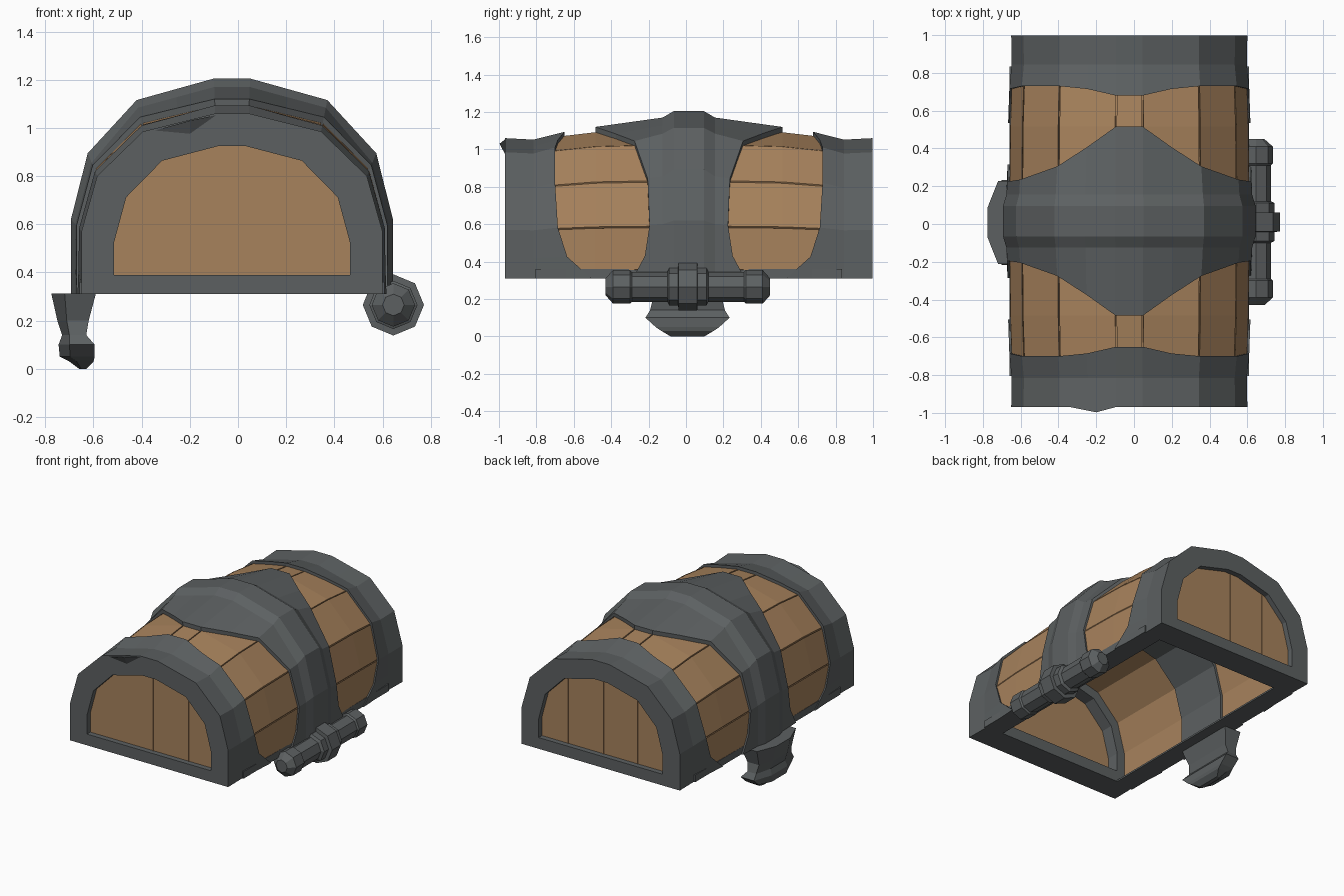
import bpy, bmesh, math, random
from mathutils import Vector

if "Cube" in bpy.data.objects:
    bpy.data.objects.remove(bpy.data.objects["Cube"])

random.seed(4)
CX, CY, Z0 = -0.025, 0.015, 0.31


def material(name, rgb):
    m = bpy.data.materials.new(name)
    m.diffuse_color = (*rgb, 1)
    m.use_nodes = True
    m.node_tree.nodes["Principled BSDF"].inputs["Base Color"].default_value = m.diffuse_color
    return m


METAL = material("dark iron", (0.108, 0.118, 0.121))
WOOD = material("brown wood", (0.39, 0.225, 0.108))

# half arch of the lid (distance from middle, height), from the rim to the crown
HALF = [(.625, .31), (.625, .42), (.625, .57), (.56, .80),
        (.37, .985), (.22, 1.0225), (.07, 1.06)]
ARCH = [(-x, z) for x, z in HALF] + [(x, z) for x, z in reversed(HALF)]
N = len(ARCH)


def raised(z0):
    """The arch with its feet lifted to z0."""
    return [(x, max(z, z0)) for x, z in ARCH]


def arch_point(p, y, d, inset=0):
    """Arch point p pushed outward (d > 0) or inward (d < 0)."""
    dx = (d * 0.3 if d > -.025 else d) - inset
    return (CX + p[0] * (1 + dx / .625), CY + y, Z0 + (p[1] - Z0) * (1 + d / .75))


def bulge(y):
    """Barrel swell of the lid along its length."""
    y = abs(y)
    return .05 - .03 * y if y < .5 else .035 * (.8 - y) / .3


def make(name, verts, faces, mat):
    bm = bmesh.new()
    vs = [bm.verts.new(v) for v in verts]
    for f in faces:
        bm.faces.new([vs[i] for i in f])
    bmesh.ops.recalc_face_normals(bm, faces=bm.faces)
    me = bpy.data.meshes.new(name)
    bm.to_mesh(me)
    bm.free()
    me.materials.append(mat)
    ob = bpy.data.objects.new(name, me)
    bpy.context.collection.objects.link(ob)
    return ob


def loft(name, loops, mat):
    """Join equal closed loops into a capped solid."""
    n = len(loops[0])
    verts = [v for loop in loops for v in loop]
    faces = [(r * n + j, r * n + (j + 1) % n, (r + 1) * n + (j + 1) % n, (r + 1) * n + j)
             for r in range(len(loops) - 1) for j in range(n)]
    faces += [tuple(range(n)), tuple(range((len(loops) - 1) * n, len(loops) * n))]
    return make(name, verts, faces, mat)


def arch_shell(name, points, section, mat, inset=0):
    """Sweep a (y, offset) section over the arch points."""
    return loft(name, [[arch_point(p, y, d, inset) for y, d in section(i)]
                       for i, p in enumerate(points)], mat)


def box(name, x0, x1, y0, y1, z0, z1, mat):
    return loft(name, [[(x0, y0, z), (x1, y0, z), (x1, y1, z), (x0, y1, z)]
                       for z in (z0, z1)], mat)


def fold(i):
    return min(i, N - 1 - i)


# wooden barrel lining
ROWS = [-.78, -.5, 0, .5, .78]
arch_shell("wood_lining", raised(.316),
           lambda i: [(y, bulge(y) - .024) for y in ROWS] + [(.81, -.07), (-.81, -.07)],
           WOOD, .004)

# wooden planks, one on each facet of the arch
keys = [0, 2, 3, 4, 6, 7, 9, 10, 11, 13]
feet = raised(.35)
for n, (a, b) in enumerate(zip(keys, keys[1:])):
    pa, pb = Vector(feet[a]), Vector(feet[b])
    gap = (pb - pa).normalized() * .004
    shift = random.uniform(-.005, .001)
    arch_shell(f"plank_{n + 1}", [pa + gap, pb - gap],
               lambda i: [(y, bulge(y) + shift) for y in ROWS]
               + [(y, bulge(y) - .024) for y in reversed(ROWS)], WOOD, .004)

# middle iron band, widening over the crown and at the rim
MID_EDGE = [.30, .235, .21, .22, .29, .39, .50]


def mid_section(i):
    e = MID_EDGE[fold(i)]
    lift = bulge(e) + .025
    step = .085 if fold(i) < 4 else .11
    return [(-e, lift), (-.14, step), (-.08, .145), (.08, .145), (.14, step), (e, lift),
            (e, -.01), (.2, -.02), (.2, -.09), (-.2, -.09), (-.2, -.02), (-e, -.01)]


arch_shell("middle_band", ARCH, mid_section, METAL)

# iron end bands with wooden end panels
END_EDGE = [.52, .65, .70, .715, .715, .70, .665]
for side, label in ((-1, "front"), (1, "back")):
    def end_section(i):
        e = END_EDGE[fold(i)]
        rise = bulge(e) + (.022 if fold(i) < 4 else .018)
        return [(side * y, d) for y, d in
                [(.983, 0), (.83, -.008), (e, rise), (e, -.02),
                 (.80, -.03), (.80, -.135), (.983, -.135)]]
    arch_shell(label + "_band", ARCH, end_section, METAL)
    ys = sorted((CY + side * .80, CY + side * .983))
    box(label + "_sill", CX - .5, CX + .5, *ys, Z0, .39, METAL)
    loft(label + "_panel", [[arch_point(p, side * y, -.125) for p in raised(.35)]
                            for y in (.89, .945)], WOOD)
    for k, (x, top) in enumerate(((-.29, .86), (-.02, .92), (.26, .85))):
        ys = sorted((CY + side * .94, CY + side * .948))
        box(f"{label}_panel_seam_{k + 1}", x - .003, x + .003, *ys, .39, top, WOOD)

# side rims: a thin ledge under the wall and an outer strip
for s, label in ((-1, "left"), (1, "right")):
    for part, x0, x1, top in (("ledge", .49, .62, .322), ("rim", .59, .633, .36)):
        xs = sorted((CX + s * x0, CX + s * x1))
        box(f"{label}_{part}", *xs, CY - .82, CY + .82, Z0, top, METAL)

# chipped metal on the front crown
make("front_chip", [(-.36, -.965, .985), (-.2, -.997, 1.03), (-.08, -.965, 1.055),
                    (-.2, -.965, .97), (-.22, -.90, 1.02)],
     [(0, 1, 2, 4), (0, 3, 1), (1, 3, 2), (0, 4, 3), (2, 3, 4)], METAL)

# hinge barrel: eight-sided turned profile along y
TURN = [(.44, .045), (.40, .09), (.31, .09), (.30, .08), (.11, .08), (.10, .10),
        (.052, .10), (.05, .127)]
TURN = [(-y, r) for y, r in TURN] + [(y, r) for y, r in reversed(TURN)]
loft("hinge_barrel", [[(.645 + r * math.cos(math.tau * k / 8), .01 + y,
                        .265 + r * math.sin(math.tau * k / 8)) for k in range(8)]
                      for y, r in TURN], METAL)

# latch: faceted bracket flaring into a shield-shaped tongue
LATCH = [(.312, -.775, -.59, .08, .22), (.20, -.75, -.62, .08, .185),
         (.14, -.73, -.63, .08, .20), (.10, -.745, -.595, .09, .225),
         (.05, -.74, -.595, .08, .17), (.03, -.70, -.60, .07, .14),
         (.0, -.66, -.63, .07, .09)]
loft("latch", [[(x0, -a + .008, z), (x0, a + .008, z), (x0 + .3 * (x1 - x0), w + .008, z),
                (x1, w + .008, z), (x1, -w + .008, z), (x0 + .3 * (x1 - x0), -w + .008, z)]
               for z, x0, x1, a, w in LATCH], METAL)
